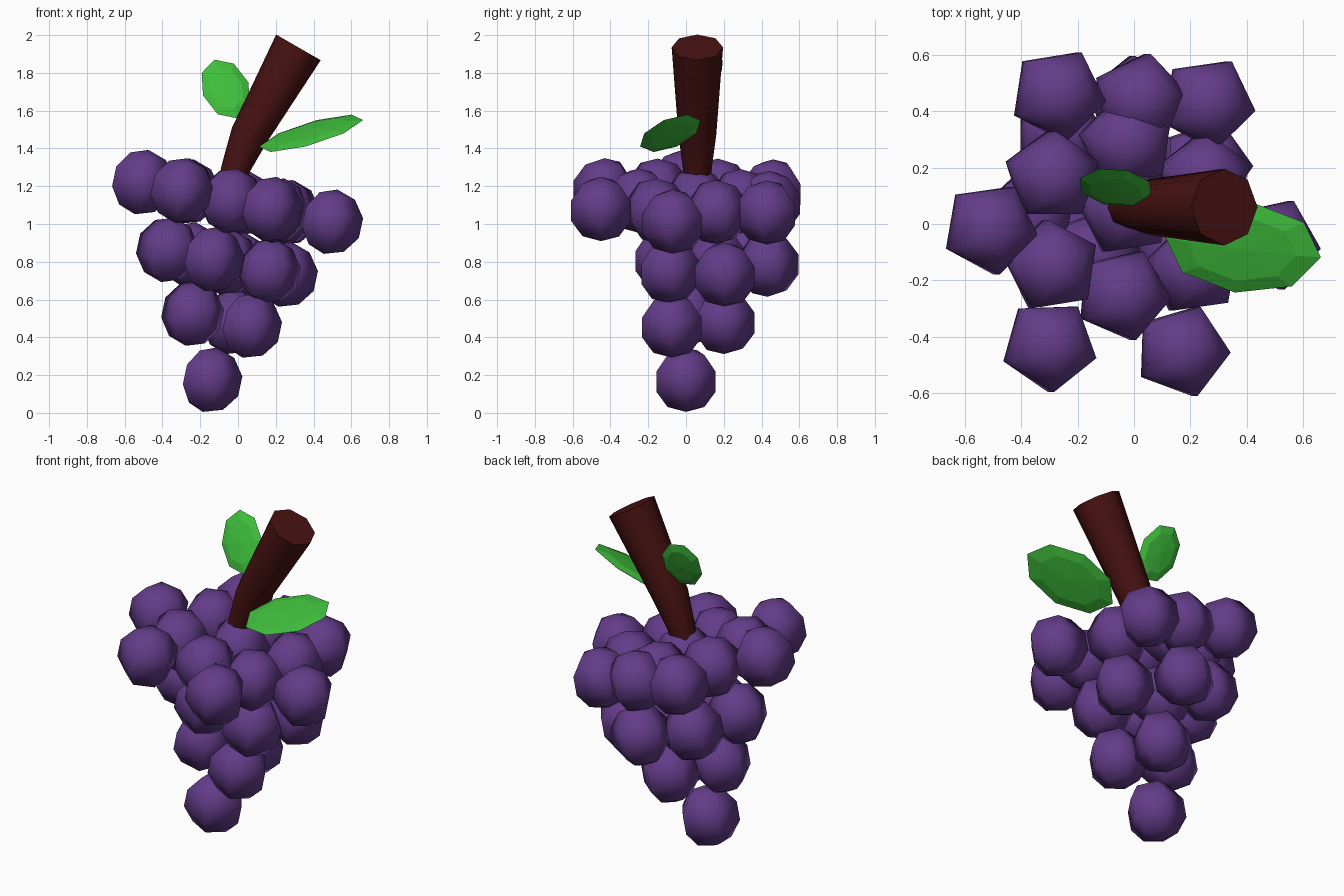
import bpy, bmesh
from math import sin, cos, pi, radians
from mathutils import Matrix, Vector

if "Cube" in bpy.data.objects:
    bpy.data.objects.remove(bpy.data.objects["Cube"])


def make_material(name, rgb):
    mat = bpy.data.materials.new(name)
    mat.use_nodes = True
    color = (*rgb, 1)
    mat.diffuse_color = color
    node = next(n for n in mat.node_tree.nodes if n.type == 'BSDF_PRINCIPLED')
    node.inputs["Base Color"].default_value = color
    node.inputs["Roughness"].default_value = 0.8
    return mat


purple = make_material("grape purple", (0.125, 0.045, 0.25))
brown = make_material("dark stem brown", (0.065, 0.006, 0.006))
green = make_material("leaf green", (0.05, 0.52, 0.045))


def loft(name, rings, sides, mat, smooth):
    """Skin a stack of rings, each given as (centre, radius, lean towards +x)."""
    bm = bmesh.new()
    loops = []
    for centre, radius, lean in rings:
        turn = Matrix.Rotation(lean, 3, 'Y')
        loops.append([bm.verts.new(Vector(centre) + turn @ Vector(
            (radius * cos(2 * pi * i / sides), radius * sin(2 * pi * i / sides), 0)))
            for i in range(sides)])
    for low, high in zip(loops, loops[1:]):
        for i in range(sides):
            j = (i + 1) % sides
            bm.faces.new((low[i], low[j], high[j], high[i]))
    bm.faces.new(loops[0][::-1])
    bm.faces.new(loops[-1])
    # Rings of no radius close up into poles
    bmesh.ops.dissolve_degenerate(bm, dist=1e-4, edges=bm.edges)
    bmesh.ops.remove_doubles(bm, verts=bm.verts, dist=1e-4)
    bmesh.ops.recalc_face_normals(bm, faces=bm.faces)
    mesh = bpy.data.meshes.new(name)
    bm.to_mesh(mesh)
    bm.free()
    mesh.materials.append(mat)
    for p in mesh.polygons:
        p.use_smooth = smooth and len(p.vertices) < 5
    return mesh


def place(name, mesh, matrix=Matrix()):
    obj = bpy.data.objects.new(name, mesh)
    bpy.context.scene.collection.objects.link(obj)
    obj.matrix_world = matrix
    return obj


def ball_rings(steps):
    return [((0, 0, -cos(pi * k / steps)), sin(pi * k / steps), 0)
            for k in range(steps + 1)]


# Grapes: four leaning layers of five-sided balls, as (x, y, spin in degrees)
LEAN = radians(12)
GRAPE_RADIUS = 0.174
layers = {
    "top": (1.115, [
        (-.27, .46, -9), (.02, .44, 8), (.26, .43, -10), (-.025, .29, 27),
        (-.29, .17, 18), (-.51, -.015, -10), (-.29, -.15, 27), (-.03, .05, 27),
        (-.04, -.25, -5), (.21, -.16, 26), (-.30, -.43, -16), (.17, -.45, -2),
        (.49, -.07, -6), (.25, .16, 20)]),
    "middle": (0.785, [
        (-.14, -.11, 0), (.16, -.09, 10), (.25, .205, 0), (0, .43, 20),
        (-.37, .03, 25), (-.26, .31, 0), (-.06, .16, 10)]),
    "lower": (0.475, [(.06, -.075, 0), (-.24, .01, 20), (-.03, .2, 10)]),
    "bottom": (0.144, [(-.15, 0, 0)]),
}
grape = loft("grape", ball_rings(5), 5, purple, True)
for layer, (height, spots) in layers.items():
    for n, (x, y, spin) in enumerate(spots, 1):
        place(f"{layer}_grape_{n}", grape,
              Matrix.Translation((x, y, height - 0.21 * x))
              @ Matrix.Rotation(LEAN, 4, 'Y')
              @ Matrix.Rotation(radians(spin), 4, 'Z')
              @ Matrix.Scale(GRAPE_RADIUS, 4))

# Stem: bent and flaring towards the cut end
place("stem", loft("stem", [
    ((-.04, .06, 1.2), .07, radians(12)),
    ((-.01, .06, 1.3), .077, radians(16)),
    ((.06, .06, 1.47), .1, radians(23)),
    ((.32, .06, 1.935), .136, radians(30))], 8, brown, True))

# Leaves: flat eight-sided lenses set by their half-length and half-width axes
leaf = loft("leaf", ball_rings(4), 8, green, False)
for name, centre, along, across in (
        ("left_leaf", (.387, -.083, 1.48), (.275, -.035, .07), (.03, .16, .07)),
        ("back_leaf", (-.065, .13, 1.715), (-.06, .065, .155), (.12, .02, .035))):
    along, across = Vector(along), Vector(across)
    normal = along.cross(across).normalized() * 0.022
    axes = Matrix((along, across, normal)).transposed().to_4x4()
    # Bake the skewed axes into the mesh so the object stays unscaled
    mesh = leaf.copy()
    mesh.transform(Matrix.Translation(centre) @ axes)
    place(name, mesh)
